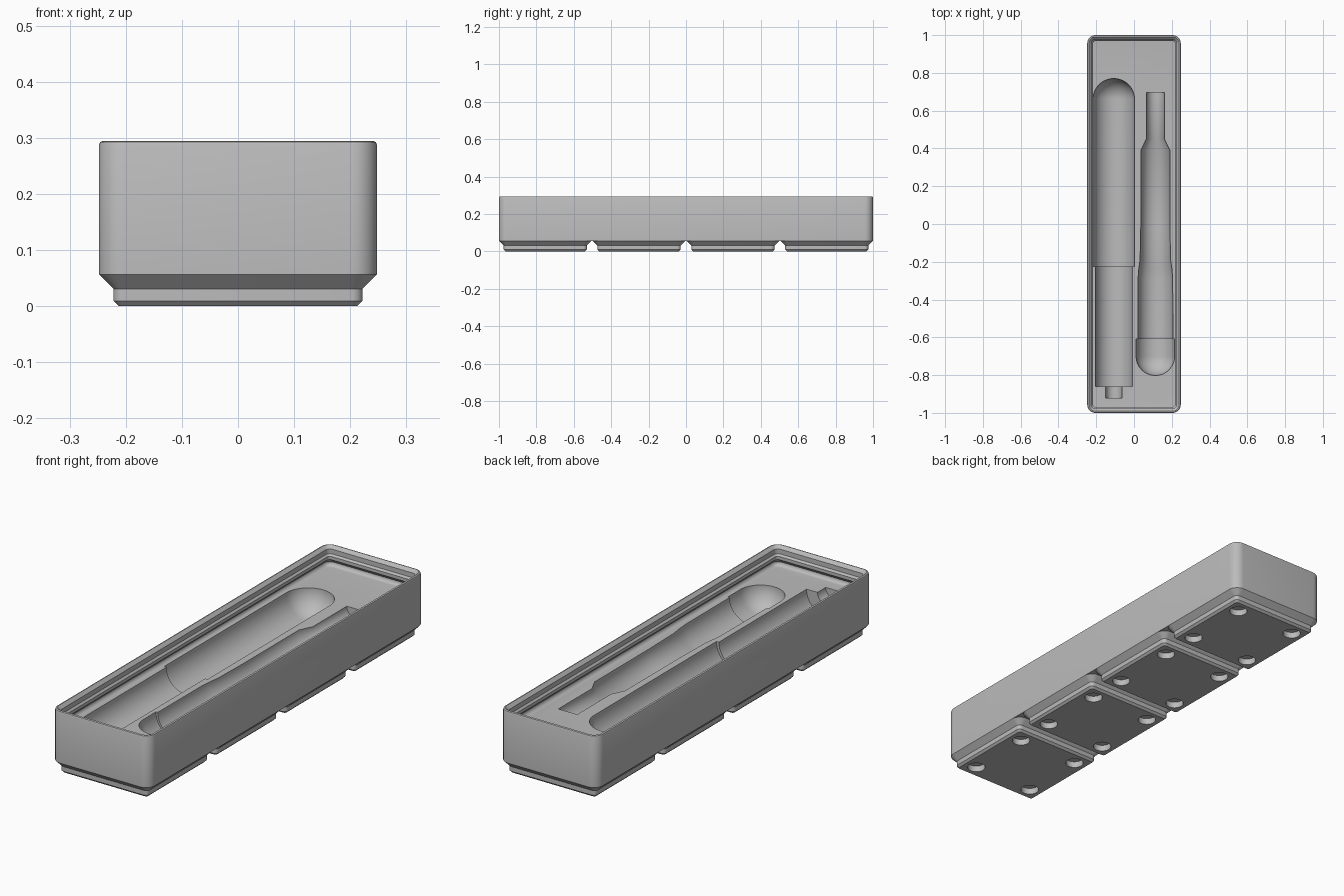
import bpy, bmesh, math
from mathutils import Vector

if "Cube" in bpy.data.objects:
    bpy.data.objects.remove(bpy.data.objects["Cube"])

PITCH = 0.5015          # spacing of the feet
HALF = 0.2478           # half width of one cell
CORNER = 0.0448         # outer corner radius
FOOT_TOP = 0.0567
FLOOR = 0.2

grey = bpy.data.materials.new("plain grey")
grey.use_nodes = True
grey.diffuse_color = (0.5, 0.5, 0.5, 1)
grey.node_tree.nodes["Principled BSDF"].inputs["Base Color"].default_value = (0.5, 0.5, 0.5, 1)


def loft(name, rings):
    """Solid skinned through rings of equal point count, capped at both ends."""
    bm = bmesh.new()
    rows = [[bm.verts.new(p) for p in ring] for ring in rings]
    n = len(rows[0])
    for a, b in zip(rows, rows[1:]):
        for i in range(n):
            j = (i + 1) % n
            bm.faces.new((a[i], a[j], b[j], b[i]))
    bm.faces.new(rows[0])
    bm.faces.new(rows[-1])
    bmesh.ops.recalc_face_normals(bm, faces=bm.faces)
    mesh = bpy.data.meshes.new(name)
    bm.to_mesh(mesh)
    bm.free()
    mesh.materials.append(grey)
    obj = bpy.data.objects.new(name, mesh)
    bpy.context.scene.collection.objects.link(obj)
    return obj


def rounded_ring(hx, hy, inset, z, steps=8):
    r = CORNER - inset
    pts = []
    for q, (sx, sy) in enumerate(((1, 1), (-1, 1), (-1, -1), (1, -1))):
        for k in range(steps + 1):
            a = (q + k / steps) * math.pi / 2
            pts.append(Vector((sx * (hx - CORNER) + r * math.cos(a),
                               sy * (hy - CORNER) + r * math.sin(a), z)))
    return pts


def turned(name, x, profile, segments=72):
    """Solid of revolution lying along y; profile holds (y, radius)."""
    angles = [(i + 0.5) * math.tau / segments for i in range(segments)]
    return loft(name, [[Vector((x + r * math.cos(a), y, FLOOR + r * math.sin(a)))
                        for a in angles] for y, r in profile])


def dome(y, r, direction, steps=14):
    """Profile points from the rim of a round end to just short of its pole."""
    arc = [i / steps * math.pi / 2 for i in range(steps)] + [math.pi / 2 - 0.02]
    return [(y + direction * r * math.sin(a), r * math.cos(a)) for a in arc]


def carve(obj, cutters):
    for c in cutters:
        mod = obj.modifiers.new("carve", "BOOLEAN")
        mod.operation = "DIFFERENCE"
        mod.solver = "EXACT"
        mod.object = c
    bpy.context.view_layer.update()
    graph = bpy.context.evaluated_depsgraph_get()
    mesh = bpy.data.meshes.new_from_object(obj.evaluated_get(graph))
    obj.modifiers.clear()
    obj.data = mesh
    for c in cutters:
        bpy.data.objects.remove(c)


def smooth(obj):
    bpy.ops.object.select_all(action="DESELECT")
    obj.select_set(True)
    bpy.context.view_layer.objects.active = obj
    bpy.ops.object.shade_smooth_by_angle(angle=math.radians(30))


# Tray: outer wall, rounded rim, stepped stacking lip, undercut, coved floor
wall = [(0, FOOT_TOP), (0, 0.2873), (0.002, 0.2923), (0.0065, 0.2945), (0.0088, 0.2945),
        (0.0227, 0.2806), (0.0227, 0.259), (0.031, 0.2507), (0.031, 0.236), (0.0113, 0.217)]
cove = 0.0167
for k in range(1, 7):
    a = k / 6 * math.pi / 2
    wall.append((0.0113 + cove * (1 - math.cos(a)), FLOOR + cove * (1 - math.sin(a))))
tray = loft("tray", [rounded_ring(HALF, 1.0, i, z) for i, z in wall])

# Thick handle pocket: round far end, narrower shank, small tip
handle = turned("handle_cutter", -0.107,
                [(-0.92, 0.043), (-0.86, 0.043), (-0.86, 0.098), (-0.225, 0.098)]
                + dome(-0.225, 0.11, 1)[:1] + dome(0.66, 0.11, 1))

# Slim tool pocket: round near end, waisted body, thin neck
slim = turned("slim_cutter", 0.113,
              dome(-0.70, 0.102, -1)[::-1]
              + [(-0.61, 0.102), (-0.61, 0.093), (-0.29, 0.092), (-0.24, 0.088),
                 (-0.19, 0.081), (0.0, 0.077), (0.39, 0.077), (0.45, 0.048), (0.695, 0.048)])
carve(tray, [handle, slim])
smooth(tray)

# Foot: chamfered pad with four round magnet recesses
foot = loft("foot_1", [rounded_ring(HALF, HALF, i, z) for i, z in
                       ((0.0352, 0), (0.0256, 0.0096), (0.0256, 0.031), (0, FOOT_TOP))])
holes = []
for sx in (-1, 1):
    for sy in (-1, 1):
        holes.append(loft("hole_cutter", [
            [Vector((sx * 0.155 + 0.0388 * math.cos(i * math.tau / 40),
                     sy * 0.155 + 0.0388 * math.sin(i * math.tau / 40), z)) for i in range(40)]
            for z in (-0.02, 0.0287)]))
carve(foot, holes)
smooth(foot)

# Row of four feet
for i in range(4):
    part = foot if i == 0 else foot.copy()
    if i:
        part.name = f"foot_{i + 1}"
        bpy.context.scene.collection.objects.link(part)
    part.location.y = (i - 1.5) * PITCH
